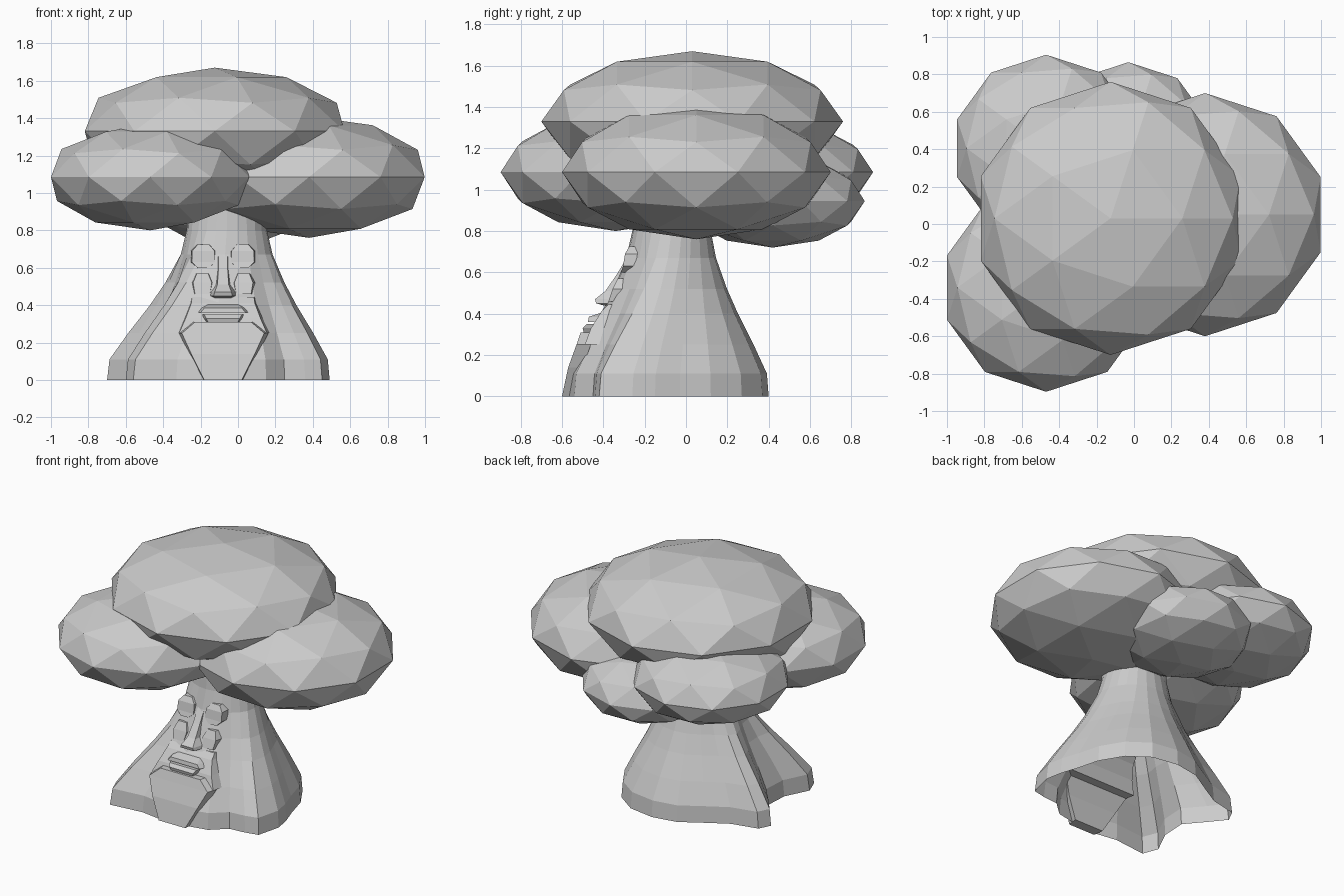
import bpy, bmesh
from math import sin, cos, radians

if "Cube" in bpy.data.objects:
    bpy.data.objects.remove(bpy.data.objects["Cube"])

FACE_X = -0.08  # centre line of the carved face


def loft(name, rings, caps):
    """Skin closed rings of equal point count."""
    bm = bmesh.new()
    vs = [[bm.verts.new(p) for p in r] for r in rings]
    n = len(rings[0])
    for a, b in zip(vs, vs[1:]):
        for i in range(n):
            j = (i + 1) % n
            bm.faces.new((a[i], a[j], b[j], b[i]))
    if caps:
        bm.faces.new(vs[0])
        bm.faces.new(vs[-1])
    bmesh.ops.recalc_face_normals(bm, faces=bm.faces)
    me = bpy.data.meshes.new(name)
    bm.to_mesh(me)
    bm.free()
    ob = bpy.data.objects.new(name, me)
    bpy.context.collection.objects.link(ob)
    return ob


def relief(name, rows, depth=0.08, cx=FACE_X, flare=1.2):
    """Carved piece: rows of (half width, front y, z), widening to the back."""
    rings = [[(cx - w * flare, y + depth, z), (cx - w, y, z),
              (cx + w, y, z), (cx + w * flare, y + depth, z)]
             for w, y, z in rows]
    return loft(name, rings, True)


# Leaf clumps: squashed low-poly spheres (x, y, z, radius, height radius)
clumps = {
    "leaf_clump_top": (-0.125, 0.03, 1.33, 0.73, 0.34),
    "leaf_clump_right": (0.38, 0.05, 1.085, 0.65, 0.325),
    "leaf_clump_front_left": (-0.47, -0.34, 1.085, 0.557, 0.285),
    "leaf_clump_back_left": (-0.47, 0.405, 1.085, 0.50, 0.25),
    "leaf_clump_back": (-0.03, 0.42, 0.945, 0.445, 0.225),
}
for name, (x, y, z, r, h) in clumps.items():
    bpy.ops.mesh.primitive_ico_sphere_add(subdivisions=2, radius=1, location=(x, y, z))
    ob = bpy.context.object
    ob.name = name
    ob.scale = (r, r, h)

# Hollow trunk: rooted ground outline shrinking up to an oval neck
base = [(-0.02, .40), (.16, .37), (.30, .27), (.39, .12), (.43, -.03), (.47, -.15),
        (.49, -.26), (.45, -.42), (.36, -.44), (.25, -.45), (.15, -.54), (0, -.57),
        (-.16, -.585), (-.33, -.56), (-.56, -.585), (-.60, -.48), (-.52, -.32),
        (-.51, -.15), (-.62, -.02), (-.70, .08), (-.66, .16), (-.48, .20),
        (-.34, .28), (-.19, .37)]
n = len(base)
neck = [(-0.06 + 0.215 * cos(radians(90 - 360 * i / n)),
         -0.07 + 0.19 * sin(radians(90 - 360 * i / n))) for i in range(n)]
flare = [(0, 1.0), (.11, .97), (.25, .74), (.40, .47), (.52, .28),
         (.67, .09), (.80, 0), (1.08, -.06)]
loft("trunk", [[(q[0] + (p[0] - q[0]) * f, q[1] + (p[1] - q[1]) * f, z)
                for p, q in zip(base, neck)] for z, f in flare], False)

# Face carved on the front
relief("beard", [(.15, -.51, .31), (.22, -.53, .25), (.17, -.57, .14), (.10, -.60, 0)], .07, flare=1.1)
relief("moustache", [(.165, -.375, .445), (.17, -.41, .41), (.20, -.46, .33), (.235, -.49, .25)], .09, flare=1.08)
relief("upper_lip", [(.08, -.41, .405), (.10, -.47, .385), (.12, -.475, .36)], .06)
relief("lower_lip", [(.10, -.48, .35), (.09, -.50, .33), (.07, -.49, .29)], .06)
relief("nose", [(.025, -.275, .69), (.025, -.335, .59), (.03, -.39, .51),
                (.045, -.44, .47), (.05, -.435, .45), (.04, -.38, .435)], .08, flare=1.5)
for side, s in (("left", -1), ("right", 1)):
    relief(side + "_eyelid", [(.03, -.275, .725), (.06, -.295, .69),
                              (.062, -.305, .63), (.03, -.315, .60)],
           .06, FACE_X + s * .105, 1.1)
    relief(side + "_cheek", [(.03, -.33, .57), (.05, -.355, .52), (.04, -.375, .46)],
           .06, FACE_X + s * .11, 1.3)
